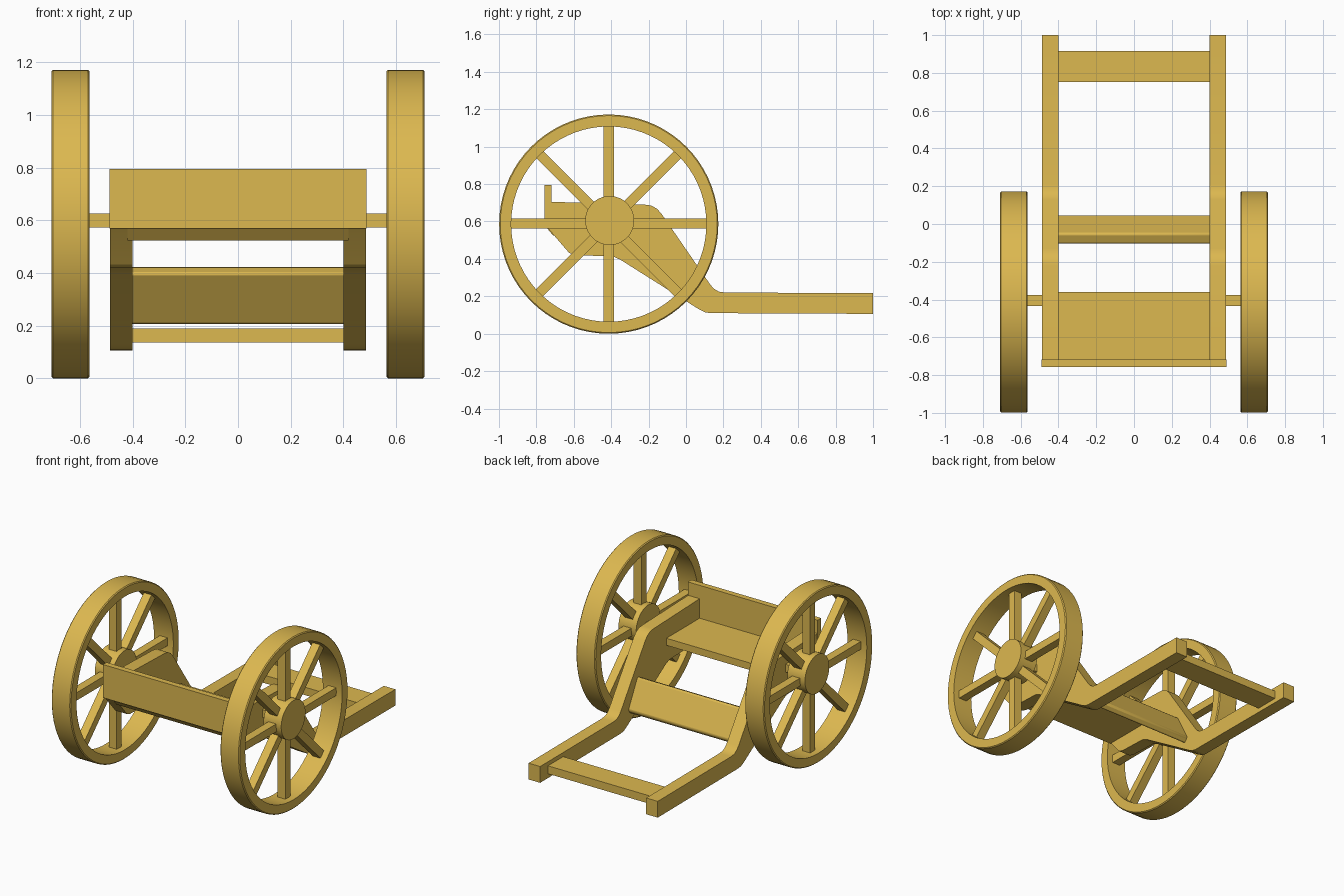
import bpy, bmesh, math
from mathutils import Matrix

if "Cube" in bpy.data.objects:
    bpy.data.objects.remove(bpy.data.objects["Cube"])

WOOD = bpy.data.materials.new("ochre_wood")
WOOD.diffuse_color = (0.72, 0.48, 0.08, 1)
WOOD.use_nodes = True
WOOD.node_tree.nodes["Principled BSDF"].inputs["Base Color"].default_value = WOOD.diffuse_color
CY, CZ = -0.413, 0.586     # wheel centre
R_OUT, R_IN = 0.586, 0.522


def finish(name, bm, bevel=0.0):
    bmesh.ops.recalc_face_normals(bm, faces=bm.faces[:])
    me = bpy.data.meshes.new(name)
    bm.to_mesh(me)
    bm.free()
    me.materials.append(WOOD)
    ob = bpy.data.objects.new(name, me)
    bpy.context.collection.objects.link(ob)
    if bevel:
        m = ob.modifiers.new("bevel", 'BEVEL')
        m.width, m.segments, m.limit_method = bevel, 2, 'ANGLE'
    bpy.ops.object.select_all(action='DESELECT')
    ob.select_set(True)
    bpy.context.view_layer.objects.active = ob
    bpy.ops.object.shade_smooth_by_angle(angle=math.radians(30))
    return ob


def prism(name, profile, x0, x1, bevel=0.0):
    """Extrude a (y, z) profile from x0 to x1."""
    bm = bmesh.new()
    face = bm.faces.new([bm.verts.new((x0, y, z)) for y, z in profile])
    ext = bmesh.ops.extrude_face_region(bm, geom=[face])
    verts = [g for g in ext["geom"] if isinstance(g, bmesh.types.BMVert)]
    bmesh.ops.translate(bm, verts=verts, vec=(x1 - x0, 0, 0))
    return finish(name, bm, bevel)


def box(name, x0, x1, y0, y1, z0, z1, bevel=0.0):
    return prism(name, [(y0, z0), (y1, z0), (y1, z1), (y0, z1)], x0, x1, bevel)


def cylinder_x(name, x0, x1, y, z, r, n=48, bevel=0.0):
    ring = [(y + r * math.cos(2 * math.pi * i / n), z + r * math.sin(2 * math.pi * i / n)) for i in range(n)]
    return prism(name, ring, x0, x1, bevel)


def rim(name, x0, x1, n=72):
    """Lathe a small rectangular section with eased outer edges around the axle."""
    c = 0.006
    section = [(x0, R_IN), (x1, R_IN), (x1, R_OUT - c), (x1 - c, R_OUT), (x0 + c, R_OUT), (x0, R_OUT - c)]
    bm = bmesh.new()
    rings = []
    for i in range(n):
        a = 2 * math.pi * i / n
        rings.append([bm.verts.new((x, CY + r * math.cos(a), CZ + r * math.sin(a))) for x, r in section])
    k = len(section)
    for i in range(n):
        p, q = rings[i], rings[(i + 1) % n]
        for j in range(k):
            bm.faces.new((p[j], p[(j + 1) % k], q[(j + 1) % k], q[j]))
    return finish(name, bm)


# cheek outline: upper front, rounded shoulder, slope, trail, belly
CHEEK = [(-0.72, 0.705), (-0.22, 0.69), (-0.185, 0.685), (-0.155, 0.668), (-0.13, 0.64),
         (0.13, 0.262), (0.15, 0.24), (0.175, 0.225), (0.21, 0.22), (1.0, 0.217),
         (1.0, 0.106), (0.13, 0.11), (0.10, 0.115), (0.07, 0.13), (-0.06, 0.212),
         (-0.35, 0.395), (-0.39, 0.413), (-0.59, 0.42), (-0.625, 0.432), (-0.735, 0.56), (-0.75, 0.575),
         (-0.72, 0.58)]

for side, s in (("left", -1), ("right", 1)):
    # carriage sides and axle stubs
    prism(f"{side}_cheek", CHEEK, s * 0.40, s * 0.487)
    box(f"{side}_axle", s * 0.45, s * 0.60, CY - 0.02, CY + 0.038, 0.573, 0.626)

    # wheels
    rim(f"{side}_wheel_rim", *sorted((s * 0.564, s * 0.709)))
    cylinder_x(f"{side}_wheel_hub", s * 0.57, s * 0.703, CY + 0.005, 0.605, 0.131)
    for i in range(4):
        spoke = box(f"{side}_spoke_pair_{i + 1}", s * 0.607, s * 0.665, -0.528, 0.528, -0.027, 0.027)
        spoke.data.transform(Matrix.Translation((0, CY, CZ + 0.003)) @ Matrix.Rotation(i * math.pi / 4, 4, 'X'))

# boards joining the cheeks
box("front_board", -0.489, 0.489, -0.757, -0.718, 0.57, 0.796)
prism("bed_plate", [(-0.75, 0.572), (-0.36, 0.572), (-0.36, 0.524), (-0.71, 0.524)], -0.42, 0.42)
prism("middle_board", [(-0.108, 0.40), (-0.05, 0.427), (0.05, 0.235), (0.02, 0.202)], -0.42, 0.42, 0.012)
box("rear_crossbar", -0.42, 0.42, 0.752, 0.916, 0.136, 0.19)
